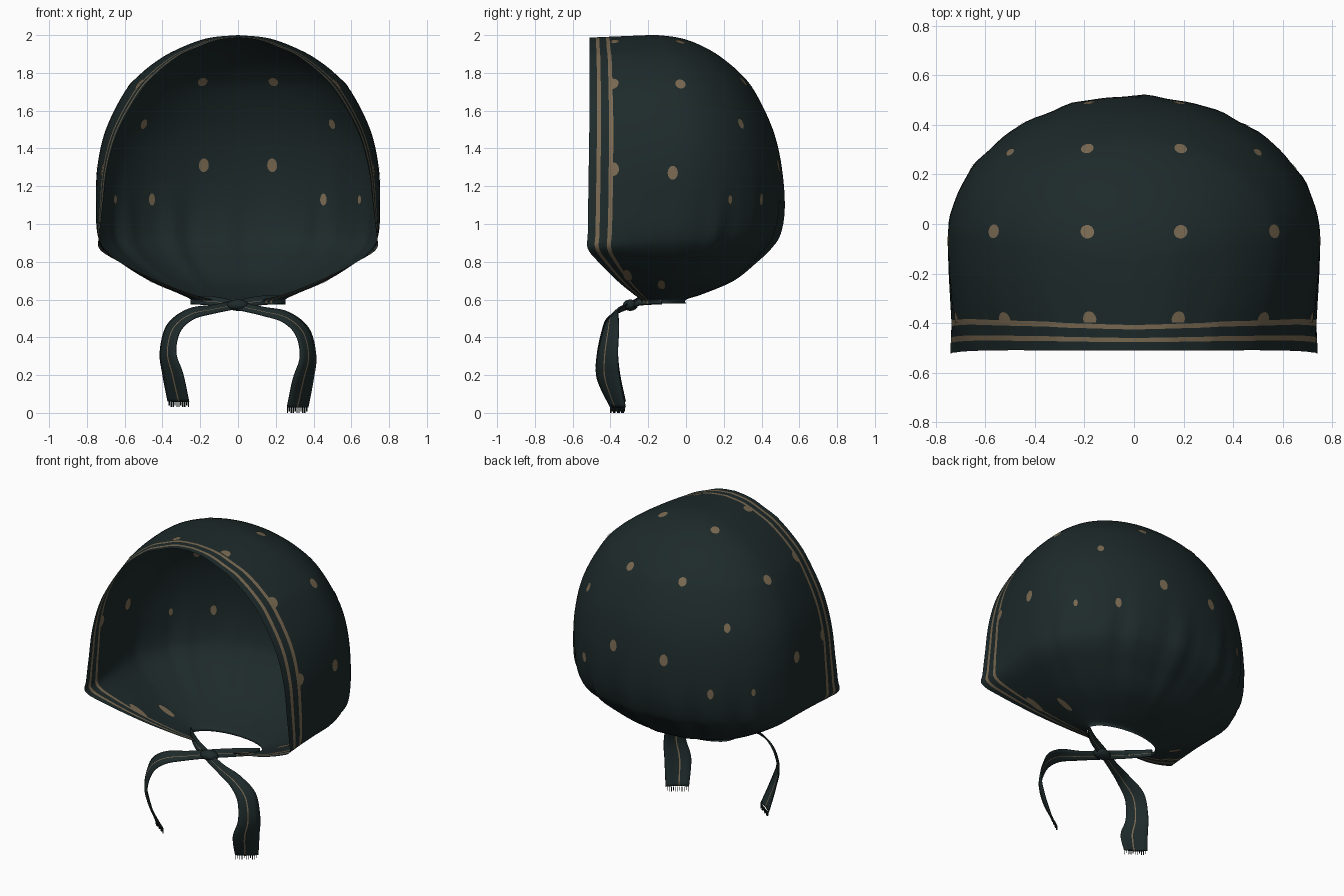
import bpy, bmesh, math
from mathutils import Vector
from mathutils.bvhtree import BVHTree

if "Cube" in bpy.data.objects:
    bpy.data.objects.remove(bpy.data.objects["Cube"])


def material(name, rgb):
    m = bpy.data.materials.new(name)
    m.diffuse_color = (*rgb, 1)
    m.use_nodes = True
    m.node_tree.nodes["Principled BSDF"].inputs["Base Color"].default_value = m.diffuse_color
    return m


CLOTH = material("dark teal cloth", (0.0125, 0.0225, 0.023))
TAN = material("tan print", (0.19, 0.14, 0.082))


def finish(bm, name):
    me = bpy.data.meshes.new(name)
    bm.to_mesh(me)
    bm.free()
    me.materials.append(CLOTH)
    me.materials.append(TAN)
    for p in me.polygons:
        p.use_smooth = True
    ob = bpy.data.objects.new(name, me)
    bpy.context.collection.objects.link(ob)
    return ob


def spline(rows, steps):
    """Catmull-Rom samples through rows of numbers."""
    out = []
    n = len(rows)
    for i in range(n - 1):
        p0, p1, p2, p3 = (rows[max(i - 1, 0)], rows[i], rows[i + 1], rows[min(i + 2, n - 1)])
        for k in range(steps):
            t = k / steps
            out.append([0.5 * (2 * b + (c - a) * t + (2 * a - 5 * b + 4 * c - d) * t * t
                               + (3 * b - a - 3 * c + d) * t ** 3)
                        for a, b, c, d in zip(p0, p1, p2, p3)])
    out.append(list(rows[-1]))
    return out


# Hood: height, front edge x, widest x, widest y, back y, front edge y
ROWS = [
    (2.00, 0.00, 0.00, -0.15, -0.15, -0.51), (1.99, 0.09, 0.125, -0.14, -0.06, -0.51),
    (1.97, 0.16, 0.21, -0.13, 0.02, -0.51), (1.93, 0.245, 0.31, -0.12, 0.11, -0.51),
    (1.88, 0.325, 0.405, -0.10, 0.19, -0.51), (1.80, 0.425, 0.51, -0.09, 0.285, -0.51),
    (1.70, 0.515, 0.60, -0.08, 0.365, -0.51), (1.50, 0.63, 0.70, -0.06, 0.46, -0.512),
    (1.30, 0.69, 0.745, -0.06, 0.507, -0.515), (1.10, 0.715, 0.752, -0.06, 0.517, -0.518),
    (0.95, 0.732, 0.745, -0.07, 0.49, -0.52), (0.87, 0.735, 0.71, -0.08, 0.44, -0.52),
    (0.80, 0.63, 0.63, -0.10, 0.37, -0.465), (0.70, 0.43, 0.47, -0.12, 0.25, -0.365),
    (0.63, 0.25, 0.31, -0.12, 0.09, -0.28), (0.60, 0.14, 0.25, -0.12, 0.00, -0.24),
    (0.58, 0.13, 0.25, -0.12, 0.00, -0.235)]


def hood_point(row, side, t):
    z, xf, w, y1, yb, yf = row
    if t < 1:
        x = xf + (w - xf) * math.sin(t * math.pi / 2)
        y = yf + (y1 - yf) * t
    else:
        a = (t - 1) * math.pi / 2
        # gathered pleats fan out around the lower back
        amp = 0.016 * math.exp(-((z - 0.9) / 0.24) ** 2) * math.sin(a) ** 0.7
        k = 1 + amp * (math.sin(a * 17 + side) + 0.6 * math.sin(a * 29 + 2 * side))
        x = w * math.cos(a) * k
        y = y1 + (yb - y1) * math.sin(a) * k
    return Vector((side * x, y, z))


half = [0, .09, .138, .233, .283, .4, .55, .7, .85] + [1 + i / 28 for i in range(29)]
columns = [(1, t) for t in half] + [(-1, t) for t in reversed(half[:-1])]
stripes = {1, 3, len(columns) - 3, len(columns) - 5}

bm = bmesh.new()
grid = [[bm.verts.new(hood_point(r, s, t)) for s, t in columns] for r in spline(ROWS, 5)]
for a, b in zip(grid, grid[1:]):
    for j in range(len(columns) - 1):
        f = bm.faces.new((a[j], b[j], b[j + 1], a[j + 1]))
        f.material_index = 1 if j in stripes else 0
for v in bm.verts:  # the front rim sits a touch below the crown
    if v.co.z > 1.9 and v.co.y < -0.2:
        v.co.z -= 0.013 * ((-0.2 - v.co.y) / 0.31) * min(1, (v.co.z - 1.9) / 0.05)
bmesh.ops.remove_doubles(bm, verts=bm.verts, dist=1e-4)
bmesh.ops.dissolve_degenerate(bm, edges=bm.edges, dist=1e-5)
bmesh.ops.recalc_face_normals(bm, faces=bm.faces)
bm.normal_update()
tree = BVHTree.FromBMesh(bm)
finish(bm, "hood")

# Printed dots: thin discs laid on both sides of the cloth (x, y, z, width, length)
DOTS = [(.19, -.03, 1.97, .027, .03), (.565, -.03, 1.74, .028, .032),
        (.19, .31, 1.76, .026, .029), (.50, .29, 1.53, .02, .028),
        (.18, .48, 1.31, .027, .037), (.45, .39, 1.13, .019, .032),
        (.63, .22, 1.13, .013, .023), (.74, -.07, 1.27, .027, .037),
        (.18, -.385, 1.97, .033, .028), (.52, -.39, 1.74, .036, .036),
        (.72, -.39, 1.29, .036, .038),
        (.43, -.13, .67, .02, .06), (.51, -.31, .72, .022, .065)]
bm = bmesh.new()
for x, y, z, width, length in DOTS:
    on_band = y < -.38
    for side in (1, -1):
        c, n, _, _ = tree.find_nearest(Vector((side * x, y, z)))
        up = Vector((0, 0, 1)) if abs(n.z) < 0.95 else Vector((0, 1, 0))
        u = n.cross(up).normalized()
        v = u.cross(n)
        for off in (0.003, -0.003):
            mid = bm.verts.new(c + n * off)
            rim = []
            for i in range(14):
                a = i * math.tau / 14
                p = c + u * width * math.cos(a) + v * length * math.sin(a)
                if on_band:  # half dots end at the stripe
                    p.y = max(p.y, -.397)
                q, qn, _, _ = tree.find_nearest(p)
                rim.append(bm.verts.new(q + qn * off))
            for i in range(14):
                bm.faces.new((mid, rim[i], rim[(i + 1) % 14])).material_index = 1
finish(bm, "printed_dots")

# Tie strap: centre xyz and half-width vector xyz, from neck through knot to tail end
TIE = [(-.25, -.13, .597, 0, 0, .022), (-.13, -.235, .592, 0, .012, .024),
       (0, -.295, .567, 0, .018, .022), (.13, -.35, .538, .003, .022, .022),
       (.25, -.39, .508, .015, .03, .026), (.34, -.40, .43, .034, .045, .018),
       (.37, -.415, .30, .042, .054, .004), (.345, -.41, .18, .054, .06, 0),
       (.315, -.36, .03, .056, .04, 0)]
ACROSS = [-1, -.6, -.2, -.09, .5, 1]


def tie(name, side, lift, dy):
    bm = bmesh.new()
    rows = []
    for i, r in enumerate(spline(TIE, 6)):
        c, w = Vector(r[:3]), Vector(r[3:])
        c.z += lift * min(1, i / 48)
        c.y += dy * math.sin(math.pi * min(1, i / 24))
        fold = w.cross(Vector((0, 0, 1))) * 0.15
        pts = [c + w * k + fold * (1 - k * k) for k in ACROSS]
        rows.append([bm.verts.new((p.x * side, p.y, p.z)) for p in pts])
    for a, b in zip(rows, rows[1:]):
        for j in range(len(ACROSS) - 1):
            f = bm.faces.new((a[j], a[j + 1], b[j + 1], b[j]))
            f.material_index = 1 if j == 2 else 0
    # frayed threads at the tail end
    p, q = rows[-1][0].co.copy(), rows[-1][-1].co.copy()
    for i in range(11):
        a = p.lerp(q, i / 11 + 0.01)
        b = p.lerp(q, i / 11 + 0.04)
        drop = Vector((0, 0, -0.03 + 0.008 * (i % 3 == 1)))
        bm.faces.new([bm.verts.new(v) for v in (a, b, b + drop, a + drop)])
    ob = finish(bm, name)
    mod = ob.modifiers.new("thickness", "SOLIDIFY")
    mod.thickness = 0.006
    mod.offset = 0


tie("right_tie", 1, 0.0, -0.012)
tie("left_tie", -1, 0.03, 0.012)

# Knot where the ties cross
bm = bmesh.new()
bmesh.ops.create_uvsphere(bm, u_segments=20, v_segments=12, radius=1)
for v in bm.verts:
    v.co = Vector((v.co.x * 0.06, v.co.y * 0.04 - 0.295, v.co.z * 0.03 + 0.57))
finish(bm, "knot")
